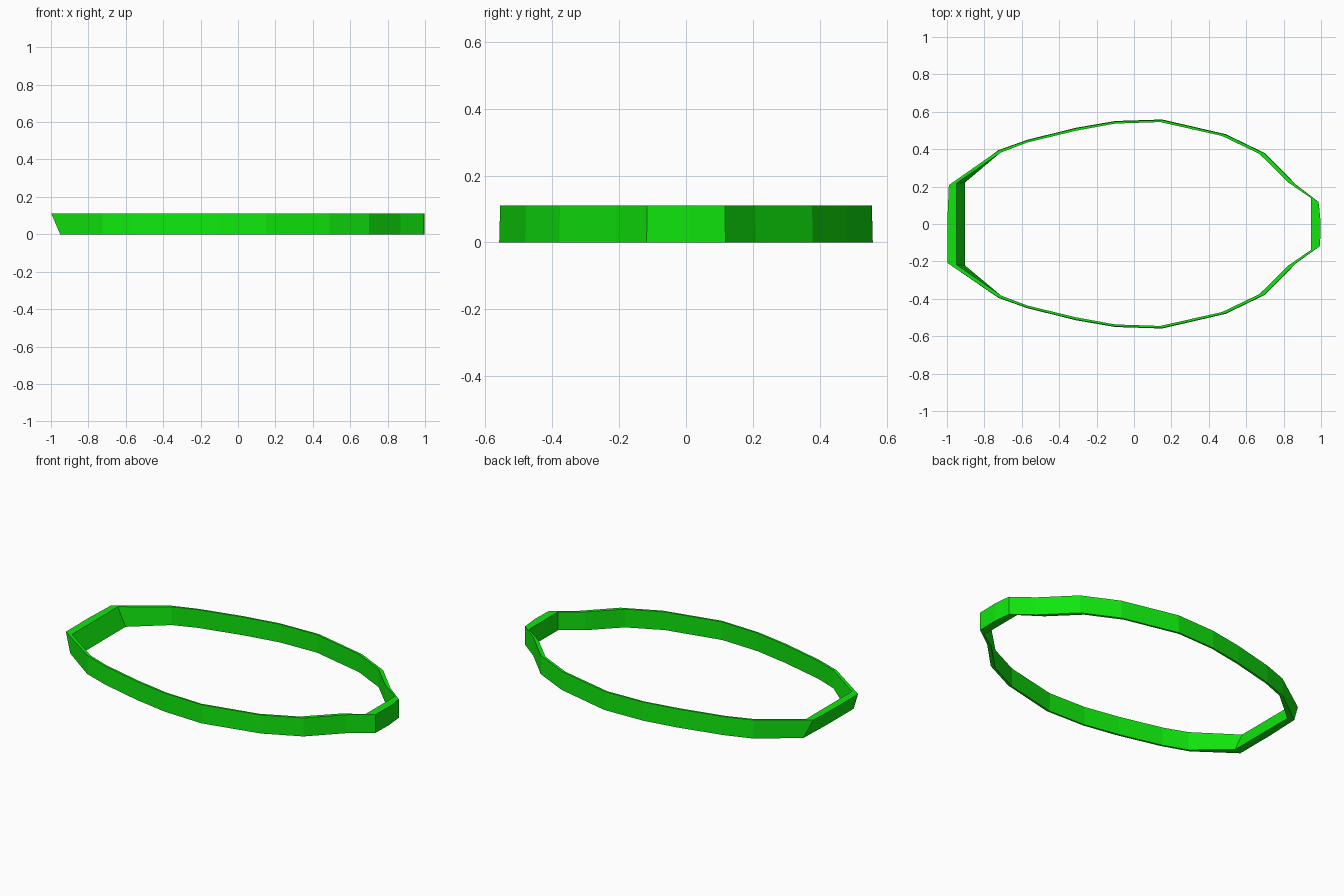
import bpy, bmesh

if "Cube" in bpy.data.objects:
    bpy.data.objects.remove(bpy.data.objects["Cube"])

H = 0.11
# half outline, left end to right end: outer x, y, inner x, y
side = [
    (-0.99, 0.208, -0.95, 0.217),
    (-0.725, 0.393, -0.71, 0.383),
    (-0.57, 0.448, -0.57, 0.436),
    (-0.31, 0.512, -0.31, 0.499),
    (-0.10, 0.548, -0.10, 0.537),
    (0.15, 0.556, 0.14, 0.545),
    (0.49, 0.478, 0.47, 0.471),
    (0.70, 0.377, 0.67, 0.375),
    (0.868, 0.208, 0.825, 0.222),
    (0.987, 0.117, 0.947, 0.138),
]


def flip(p):
    # the near half has slightly squarer end corners
    x, y, ix, iy = p
    if abs(x) > 0.9:
        x *= 1.008
    return (x, -y, ix, -iy)


ring = ([(-0.998, 0.012, -0.95, 0.012)] + side
        + [(0.998, 0.012, 0.947, 0.012)] + [flip(p) for p in reversed(side)])


def foot(x, y, inner):
    # the left end rakes inward toward the floor; the sides flare slightly
    if x < -0.9:
        rake = 0.047
        grow = 0.025 if abs(y) > 0.1 and not inner else 0.005
        return (x + rake, y + (grow if y > 0.1 else -grow if y < -0.1 else 0), 0)
    return (x, y * 1.005, 0)


# ring frame lofted from four loops
bm = bmesh.new()
loops = [
    [bm.verts.new((x, y, H)) for x, y, _, _ in ring],
    [bm.verts.new((ix, iy, H)) for _, _, ix, iy in ring],
    [bm.verts.new(foot(ix, iy, True)) for _, _, ix, iy in ring],
    [bm.verts.new(foot(x, y, False)) for x, y, _, _ in ring],
]
n = len(ring)
for k in range(4):
    a, b = loops[k], loops[(k + 1) % 4]
    for i in range(n):
        j = (i + 1) % n
        bm.faces.new((a[i], a[j], b[j], b[i]))
bmesh.ops.recalc_face_normals(bm, faces=bm.faces)

mesh = bpy.data.meshes.new("ring_frame")
bm.to_mesh(mesh)
bm.free()
obj = bpy.data.objects.new("ring_frame", mesh)
bpy.context.collection.objects.link(obj)

# saturated green finish
mat = bpy.data.materials.new("green")
mat.diffuse_color = (0.005, 0.8, 0.004, 1)
mat.use_nodes = True
mat.node_tree.nodes["Principled BSDF"].inputs["Base Color"].default_value = mat.diffuse_color
mesh.materials.append(mat)
